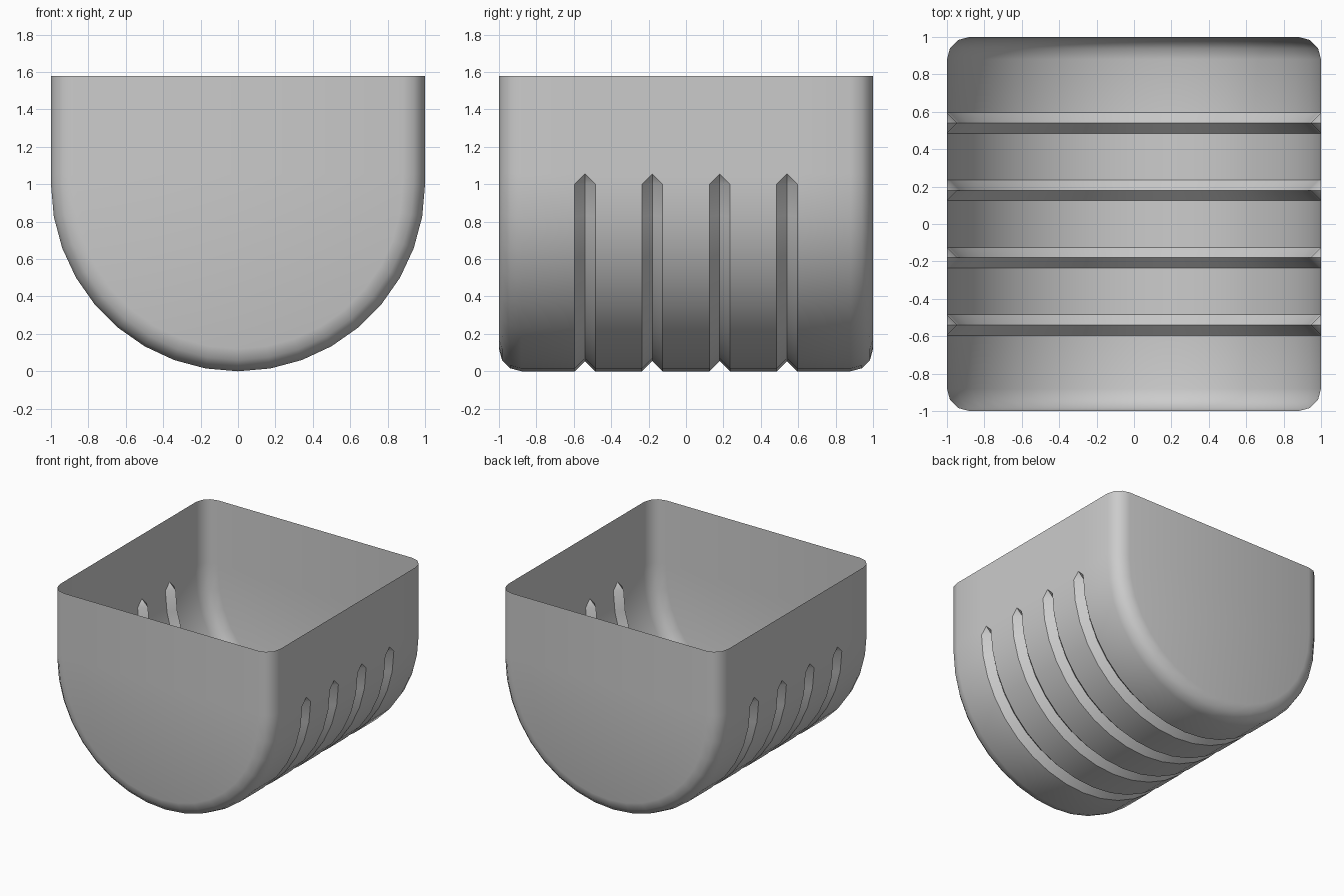
import bpy, bmesh, math

if "Cube" in bpy.data.objects:
    bpy.data.objects.remove(bpy.data.objects["Cube"])

TOP = 1.58      # rim height
R = 1.0         # radius of the round bottom, centred at z = 1
FILLET = 0.12   # rounding of the end walls
G = 0.055       # half width and depth of the V grooves
STEPS = 18      # segments of the half-round bottom
GROOVES = (-0.54, -0.18, 0.18, 0.54)


def u_profile(inset, tip_inset):
    """U section from +x rim, round the bottom, to -x rim."""
    r, t = R - inset, R - tip_inset
    arc = [(r * math.cos(math.pi * k / STEPS), 1 - r * math.sin(math.pi * k / STEPS))
           for k in range(STEPS + 1)]
    return [(t, TOP), (t, 1 + G)] + arc + [(-t, 1 + G), (-t, TOP)]


# Stations along y: (y, inset of the round part, inset of the upper walls)
end = []
for k in range(4):
    a = math.radians(30 * k)
    d = FILLET * (1 - math.sin(a))
    end.append((-1 + FILLET * (1 - math.cos(a)), d, d))
stations = list(end)
for y in GROOVES:
    stations += [(y - G, 0, 0), (y, G, 0), (y + G, 0, 0)]
stations += [(-y, d, t) for y, d, t in reversed(end)]

# Single-sheet shell lofted through the stations
bm = bmesh.new()
rings = [[bm.verts.new((x, y, z)) for x, z in u_profile(d, t)] for y, d, t in stations]
last = len(rings[0]) - 1
for i in range(len(rings) - 1):
    p, q = rings[i], rings[i + 1]
    into = stations[i + 1][1] > stations[i + 1][2]
    outof = stations[i][1] > stations[i][2]
    for j in range(last):
        a, b, c, d = p[j], p[j + 1], q[j + 1], q[j]
        if (into or outof) and j in (1, last - 2):
            # pointed groove ends
            if into == (j == 1):
                bm.faces.new((a, b, d))
                bm.faces.new((b, c, d))
            else:
                bm.faces.new((a, b, c))
                bm.faces.new((a, c, d))
        else:
            bm.faces.new((a, b, c, d))

# Flat end walls
bm.faces.new(list(reversed(rings[0])))
bm.faces.new(rings[-1])

mesh = bpy.data.meshes.new("bucket_shell")
bm.to_mesh(mesh)
bm.free()
shell = bpy.data.objects.new("bucket_shell", mesh)
bpy.context.collection.objects.link(shell)
bpy.context.view_layer.objects.active = shell
shell.select_set(True)
bpy.ops.object.shade_smooth_by_angle(angle=math.radians(35))
